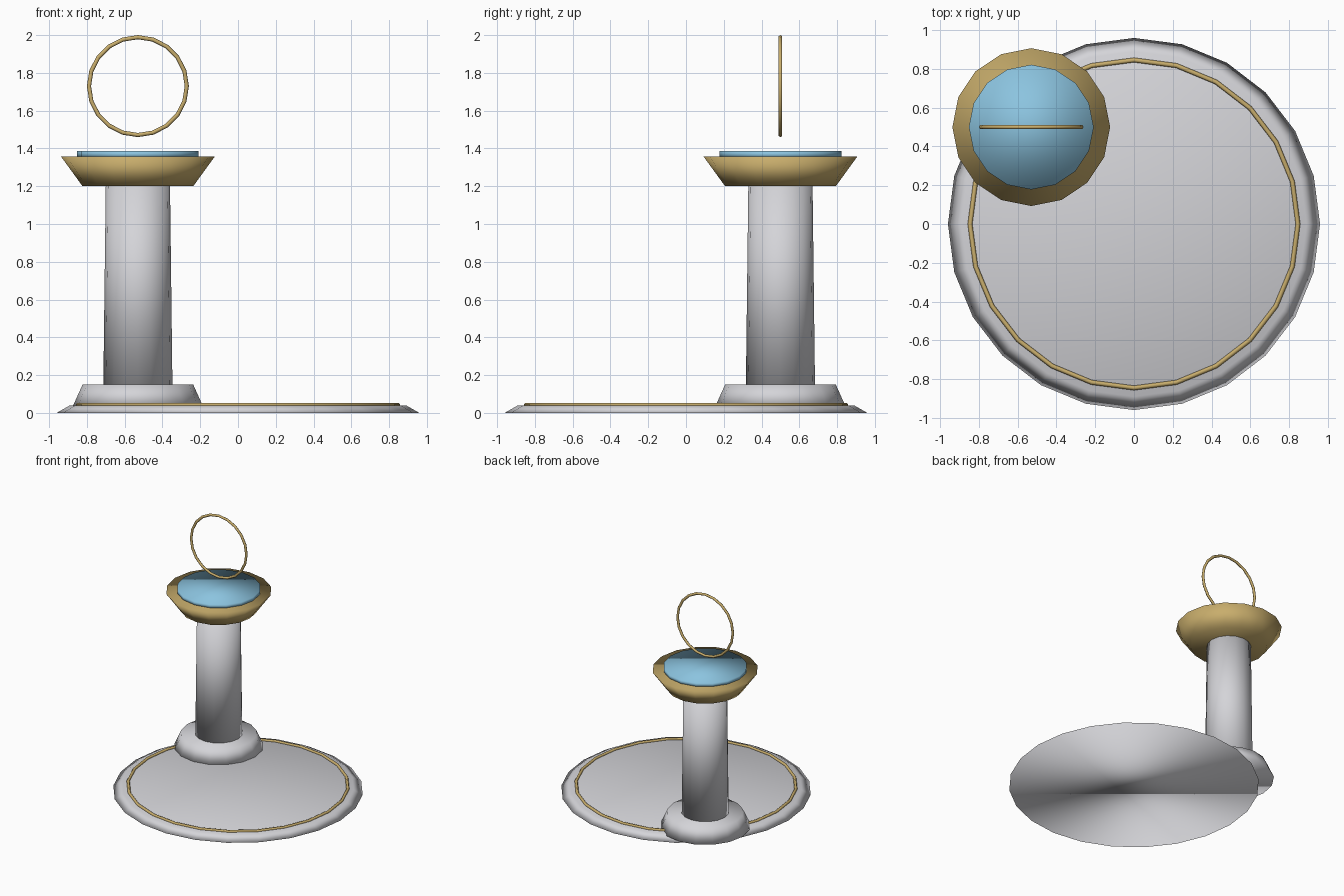
import bpy
import math

cube = bpy.data.objects.get("Cube")
if cube:
    bpy.data.objects.remove(cube, do_unlink=True)


def make_material(name, rgb):
    mat = bpy.data.materials.new(name)
    mat.use_nodes = True
    color = (*rgb, 1.0)
    mat.diffuse_color = color
    mat.node_tree.nodes["Principled BSDF"].inputs["Base Color"].default_value = color
    return mat


stone = make_material("pale stone", (0.66, 0.66, 0.69))
gold = make_material("gold", (0.58, 0.42, 0.15))
water = make_material("water blue", (0.26, 0.55, 0.74))


def finish(name, mat):
    obj = bpy.context.object
    obj.name = name
    obj.data.materials.append(mat)
    bpy.ops.object.shade_smooth()
    return obj


def frustum(name, mat, center, sides, r_low, r_high, z_low, z_high):
    bpy.ops.mesh.primitive_cone_add(
        vertices=sides, radius1=r_low, radius2=r_high, depth=z_high - z_low,
        location=(*center, (z_low + z_high) / 2))
    return finish(name, mat)


def hoop(name, mat, location, sides, radius, thickness, tilt=0.0):
    bpy.ops.mesh.primitive_torus_add(
        major_segments=sides, minor_segments=6, major_radius=radius,
        minor_radius=thickness, location=location, rotation=(tilt, 0, 0))
    return finish(name, mat)


middle = (0, 0)
pillar = (-0.53, 0.5)

# Round floor with inlaid hoop
frustum("floor_disc", stone, middle, 24, 0.96, 0.89, 0, 0.04)
hoop("floor_hoop", gold, (0, 0, 0.043), 24, 0.846, 0.012)

# Pedestal
frustum("plinth", stone, pillar, 16, 0.347, 0.293, 0.03, 0.15)
frustum("column", stone, pillar, 16, 0.183, 0.17, 0.14, 1.21)

# Basin with water and the upright hoop above it
frustum("basin", gold, pillar, 16, 0.293, 0.407, 1.2, 1.357)
frustum("water_disc", water, pillar, 16, 0.322, 0.322, 1.352, 1.386)
hoop("upright_hoop", gold, (*pillar, 1.73), 20, 0.259, 0.011, math.pi / 2)
